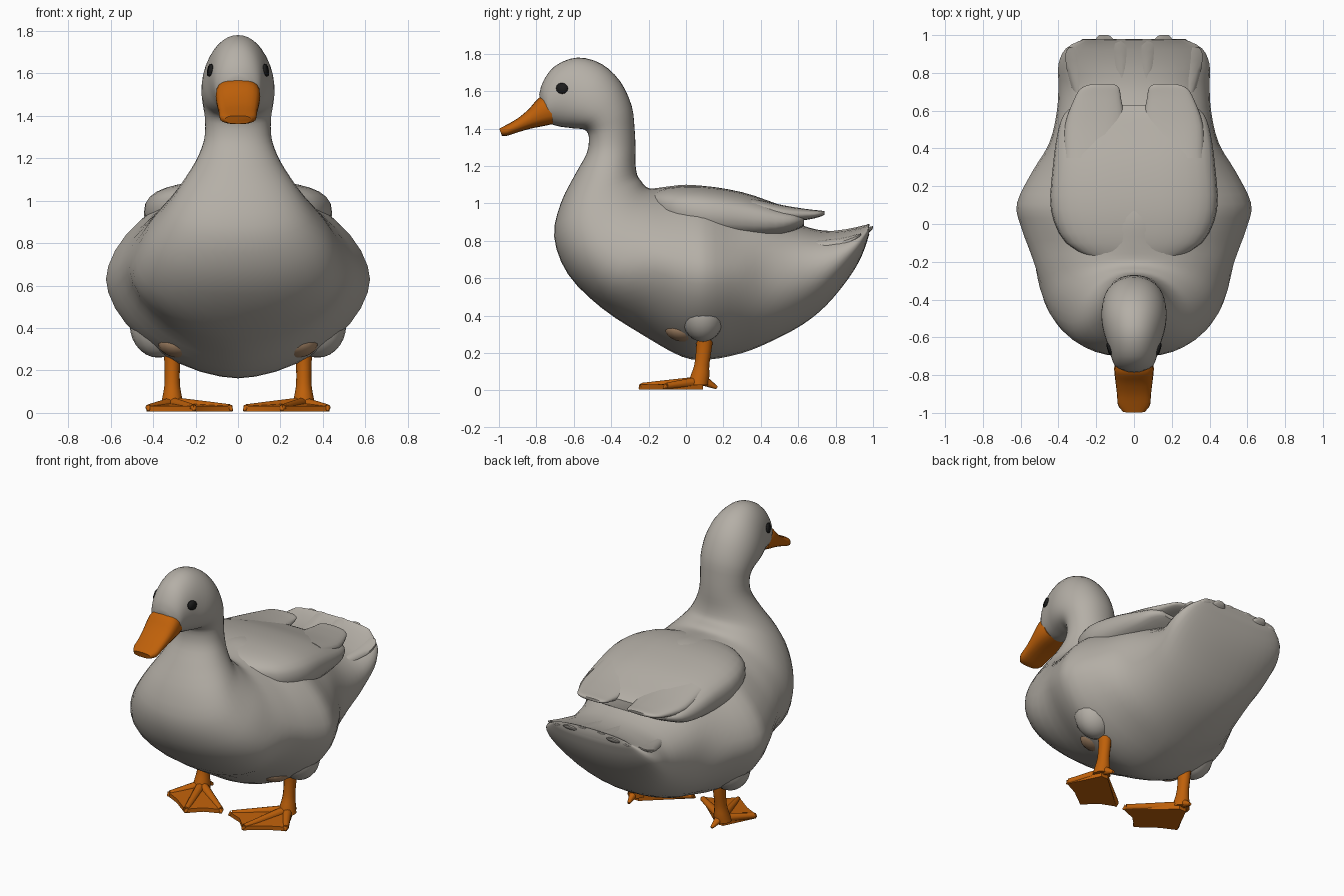
import bpy, bmesh, math
from mathutils import Vector, Matrix
from mathutils.bvhtree import BVHTree

if "Cube" in bpy.data.objects:
    bpy.data.objects.remove(bpy.data.objects["Cube"])


def material(name, rgb):
    m = bpy.data.materials.new(name)
    m.diffuse_color = (*rgb, 1)
    m.use_nodes = True
    m.node_tree.nodes["Principled BSDF"].inputs["Base Color"].default_value = m.diffuse_color
    return m


PLUMAGE = material("grey_plumage", (0.46, 0.43, 0.385))
ORANGE = material("orange_skin", (0.52, 0.118, 0.003))
BLACK = material("eye_black", (0.012, 0.012, 0.012))
BROWN = material("brown_patch", (0.42, 0.26, 0.15))


def finish(bm, name, mat, mirror=False, angle=50):
    bmesh.ops.recalc_face_normals(bm, faces=bm.faces)
    mesh = bpy.data.meshes.new(name)
    bm.to_mesh(mesh)
    bm.free()
    mesh.materials.append(mat)
    obj = bpy.data.objects.new(name, mesh)
    bpy.context.collection.objects.link(obj)
    bpy.ops.object.select_all(action='DESELECT')
    obj.select_set(True)
    bpy.context.view_layer.objects.active = obj
    bpy.ops.object.shade_smooth_by_angle(angle=math.radians(angle))
    if mirror:
        obj.modifiers.new("Mirror", 'MIRROR')
    return obj


def spline(rows, steps):
    """Catmull-Rom interpolation of whole rows of numbers."""
    out = []
    for i in range(len(rows) - 1):
        a, b, c, d = (rows[max(0, min(len(rows) - 1, i + k))] for k in (-1, 0, 1, 2))
        for s in range(steps):
            t = s / steps
            out.append([0.5 * (2 * q + (r - p) * t + (2 * p - 5 * q + 4 * r - u) * t * t
                               + (3 * q - p - 3 * r + u) * t ** 3)
                        for p, q, r, u in zip(a, b, c, d)])
    return out + [rows[-1]]


def loft(bm, rows, segs=24, steps=3, power=1.0, cx=0.0, cx_end=None):
    """Rows: upper y, z, lower y, z, half width [, power, lower bulge]."""
    rings = []
    data = spline([(*r, power, 0)[:7] if len(r) == 5 else r for r in rows], steps)
    cx_end = cx if cx_end is None else cx_end
    for i, (ay, az, by, bz, w, pw, bulge) in enumerate(data):
        x0 = cx + (cx_end - cx) * i / (len(data) - 1)
        ring = []
        for k in range(segs):
            t = 2 * math.pi * k / segs
            c, s = (math.copysign(abs(f) ** pw, f) for f in (math.cos(t), math.sin(t)))
            ring.append(bm.verts.new((x0 + w * s * (1 - bulge * c),
                                      (ay + by) / 2 + (ay - by) / 2 * c,
                                      (az + bz) / 2 + (az - bz) / 2 * c)))
        rings.append(ring)
    for r0, r1 in zip(rings, rings[1:]):
        for k in range(segs):
            n = (k + 1) % segs
            bm.faces.new((r0[k], r0[n], r1[n], r1[k]))
    bm.faces.new(rings[0])
    bm.faces.new(rings[-1])


def tube(bm, p0, p1, r0, r1):
    p0, p1 = Vector(p0), Vector(p1)
    d = p1 - p0
    mat = Matrix.Translation((p0 + p1) / 2) @ d.to_track_quat('Z', 'Y').to_matrix().to_4x4()
    bmesh.ops.create_cone(bm, cap_ends=True, segments=10, radius1=r0, radius2=r1,
                          depth=d.length, matrix=mat)


def ellipsoid(name, mat, centre, radii):
    bm = bmesh.new()
    bmesh.ops.create_uvsphere(bm, u_segments=20, v_segments=14, radius=1,
                              matrix=Matrix.Translation(centre) @ Matrix.Diagonal((*radii, 1)))
    finish(bm, name, mat, mirror=True)


# Body, in three stretches: tail and trunk, breast and neck, head
TRUNK = [
    (0.975, 0.89, 0.98, 0.835, 0.27), (0.92, 0.872, 0.94, 0.72, 0.36),
    (0.82, 0.855, 0.87, 0.60, 0.40), (0.70, 0.86, 0.75, 0.455, 0.40),
    (0.55, 0.91, 0.62, 0.35, 0.41), (0.40, 0.99, 0.45, 0.26, 0.45),
]
FLANK = [
    (0.25, 1.05, 0.30, 0.20, 0.54), (0.10, 1.09, 0.12, 0.165, 0.62),
    (0.0, 1.10, -0.02, 0.18, 0.60), (-0.10, 1.09, -0.22, 0.29, 0.545),
]
BREAST = [
    (-0.18, 1.08, -0.45, 0.44, 0.49), (-0.215, 1.09, -0.63, 0.62, 0.43),
    (-0.24, 1.12, -0.705, 0.82, 0.345), (-0.26, 1.15, -0.67, 1.0, 0.27),
]
HEAD = [
    (-0.27, 1.21, -0.59, 1.16, 0.20), (-0.27, 1.30, -0.53, 1.27, 0.16),
    (-0.275, 1.40, -0.52, 1.36, 0.155), (-0.29, 1.52, -0.545, 1.395, 0.165),
    (-0.35, 1.65, -0.59, 1.40, 0.172), (-0.45, 1.745, -0.63, 1.405, 0.165),
    (-0.58, 1.78, -0.67, 1.41, 0.142), (-0.70, 1.735, -0.71, 1.42, 0.12),
    (-0.765, 1.65, -0.735, 1.43, 0.10), (-0.785, 1.58, -0.75, 1.45, 0.06),
]
rows = ([(*r, 0.95, 0.0) for r in TRUNK] + [(*r, 1.15, 0.0) for r in FLANK]
        + [(*r, 0.92, 0.15) for r in BREAST] + [(*r, 0.95, 0.06) for r in HEAD])
bm = bmesh.new()
loft(bm, rows, segs=36)
surface = BVHTree.FromBMesh(bm)
finish(bm, "body", PLUMAGE)

# Folded wings: a broad shell over the back, ending in two free tips
bm = bmesh.new()
loft(bm, [(-0.20, 1.05, -0.20, 0.97, 0.18), (-0.10, 1.085, -0.10, 0.86, 0.36),
          (0.08, 1.095, 0.08, 0.80, 0.44), (0.30, 1.06, 0.30, 0.79, 0.43),
          (0.48, 1.0, 0.48, 0.81, 0.405), (0.58, 0.965, 0.58, 0.85, 0.37),
          (0.63, 0.94, 0.63, 0.88, 0.31)], segs=32, power=0.75)
finish(bm, "folded_wings", PLUMAGE)
bm = bmesh.new()
loft(bm, [(0.35, 1.03, 0.35, 0.93, 0.15), (0.52, 0.99, 0.52, 0.90, 0.16),
          (0.66, 0.968, 0.66, 0.915, 0.125), (0.72, 0.962, 0.72, 0.93, 0.10),
          (0.74, 0.958, 0.74, 0.94, 0.06)], power=0.8, cx=0.22, cx_end=0.165)
finish(bm, "wing_tips", PLUMAGE, mirror=True)

# Tail feathers: ragged fan along the rim
bm = bmesh.new()
for x, tip in ((0.07, 0.98), (0.16, 1.0), (0.25, 0.98), (0.32, 0.935)):
    drop = 0.5 * x * x
    loft(bm, [(tip - 0.25, 0.85 - drop, tip - 0.25, 0.78 - drop, 0.03),
              (tip - 0.12, 0.865 - drop, tip - 0.12, 0.80 - drop, 0.06),
              (tip - 0.03, 0.885 - drop, tip - 0.03, 0.85 - drop, 0.055),
              (tip, 0.892 - drop, tip, 0.88 - drop, 0.025)], segs=10, steps=2,
         cx=x * 0.9, cx_end=x)
finish(bm, "tail_feathers", PLUMAGE, mirror=True)

# Thighs, with a bare brown patch at the front of each
ellipsoid("thighs", PLUMAGE, (0.375, 0.09, 0.415), (0.135, 0.12, 0.155))
ellipsoid("bare_patches", BROWN, (0.275, -0.01, 0.335), (0.105, 0.105, 0.075))

# Beak
bm = bmesh.new()
loft(bm, [(-0.73, 1.575, -0.71, 1.425, 0.10), (-0.785, 1.565, -0.755, 1.415, 0.105),
          (-0.84, 1.505, -0.83, 1.40, 0.098), (-0.90, 1.455, -0.90, 1.38, 0.09),
          (-0.96, 1.42, -0.955, 1.362, 0.085), (-0.998, 1.40, -0.985, 1.362, 0.06)],
     segs=20, power=0.75)
finish(bm, "beak", ORANGE)

# Legs
bm = bmesh.new()
loft(bm, [(0.145, 0.32, 0.05, 0.32, 0.045), (0.14, 0.24, 0.055, 0.24, 0.037),
          (0.125, 0.14, 0.045, 0.14, 0.036), (0.125, 0.08, 0.025, 0.08, 0.045),
          (0.12, 0.03, 0.01, 0.03, 0.055)], segs=12, cx=0.31)
finish(bm, "legs", ORANGE, mirror=True)

# Webbed feet: thin web, ridged toes and a hind toe
bm = bmesh.new()
outline = [(0.33, 0.09), (0.43, -0.11), (0.33, -0.16), (0.21, -0.25),
           (0.13, -0.17), (0.03, -0.13), (0.28, 0.09)]
web = bm.faces.new([bm.verts.new((x, y, 0.006)) for x, y in outline])
for v in bmesh.ops.extrude_face_region(bm, geom=[web])["geom"]:
    if isinstance(v, bmesh.types.BMVert):
        v.co.z = 0.032 + max(0, v.co.y) * 0.2
for tip in ((0.42, -0.105), (0.21, -0.235), (0.04, -0.12)):
    tube(bm, (0.31, 0.07, 0.045), (*tip, 0.024), 0.03, 0.017)
    tube(bm, (*tip, 0.024), (tip[0] + (tip[0] - 0.31) * 0.05, tip[1] - 0.016, 0.01), 0.017, 0.004)
tube(bm, (0.31, 0.08, 0.06), (0.30, 0.165, 0.015), 0.032, 0.009)
finish(bm, "webbed_feet", ORANGE, mirror=True, angle=40)

# Eyes: thin discs laid on the head surface
bm = bmesh.new()


def on_head(y, z):
    hit = surface.ray_cast(Vector((1, y, z)), Vector((-1, 0, 0)))[0]
    return bm.verts.new((hit.x + 0.005, y, z))


centre = on_head(-0.663, 1.615)
rim = [on_head(-0.663 + 0.031 * math.cos(k * math.pi / 6),
               1.615 + 0.029 * math.sin(k * math.pi / 6)) for k in range(12)]
for k in range(12):
    bm.faces.new((centre, rim[k], rim[(k + 1) % 12]))
eyes = finish(bm, "eyes", BLACK, mirror=True)
solid = eyes.modifiers.new("Thickness", 'SOLIDIFY')
solid.thickness = 0.008
solid.offset = 0
